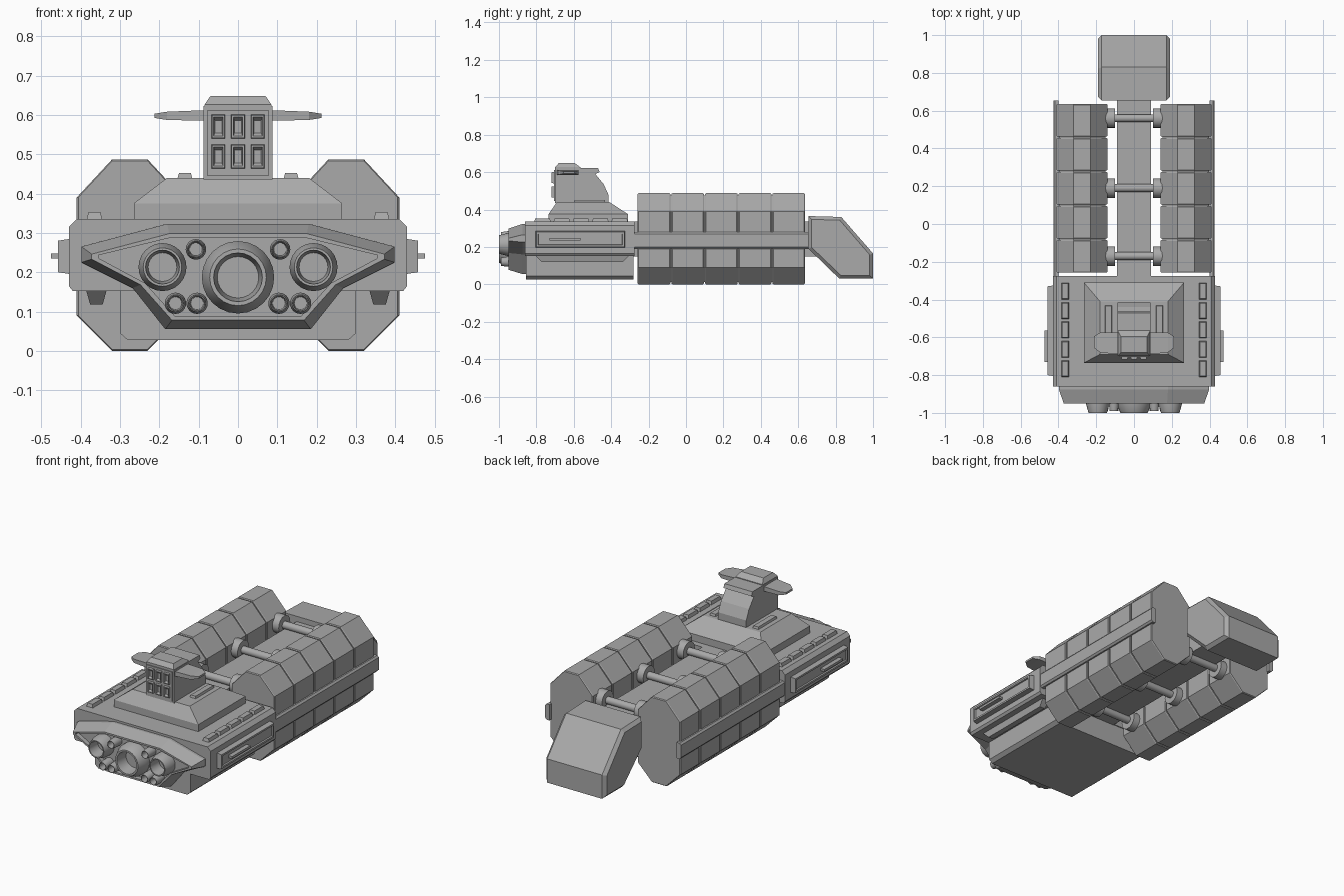
import bpy, bmesh, math

if "Cube" in bpy.data.objects:
    bpy.data.objects.remove(bpy.data.objects["Cube"])

hull_grey = bpy.data.materials.new("hull_grey")
hull_grey.diffuse_color = (0.40, 0.40, 0.40, 1)
hull_grey.use_nodes = True
hull_grey.node_tree.nodes["Principled BSDF"].inputs["Base Color"].default_value = hull_grey.diffuse_color


def loft(name, rings, close=False, bevel=0.0, smooth=False):
    """Skin a list of equal-length rings; cap the ends unless the rings close into a loop."""
    bm = bmesh.new()
    vs = [[bm.verts.new(p) for p in r] for r in rings]
    n = len(rings[0])
    for k in range(len(vs) if close else len(vs) - 1):
        a, b = vs[k], vs[(k + 1) % len(vs)]
        for i in range(n):
            j = (i + 1) % n
            bm.faces.new((a[i], a[j], b[j], b[i]))
    if not close:
        bm.faces.new(vs[0])
        bm.faces.new(vs[-1])
    bmesh.ops.recalc_face_normals(bm, faces=bm.faces)
    me = bpy.data.meshes.new(name)
    bm.to_mesh(me)
    bm.free()
    ob = bpy.data.objects.new(name, me)
    bpy.context.collection.objects.link(ob)
    me.materials.append(hull_grey)
    if bevel:
        m = ob.modifiers.new("bevel", "BEVEL")
        m.width, m.segments, m.limit_method = bevel, 1, "ANGLE"
    if smooth:
        bpy.context.view_layer.objects.active = ob
        ob.select_set(True)
        bpy.ops.object.shade_smooth_by_angle(angle=math.radians(35))
        ob.select_set(False)
    return ob


def xz(pts, y):
    return [(x, y, z) for x, z in pts]


def yz(pts, x):
    return [(x, y, z) for y, z in pts]


def rect(x0, x1, y0, y1, z):
    return [(x0, y0, z), (x1, y0, z), (x1, y1, z), (x0, y1, z)]


def box(name, x0, x1, y0, y1, z0, z1, inset=0.0, bevel=0.0):
    """Box whose top can be drawn in by an inset."""
    return loft(name, [rect(x0, x1, y0, y1, z0),
                       rect(x0 + inset, x1 - inset, y0 + inset, y1 - inset, z1)], bevel=bevel)


def both(half):
    """Mirror a right-hand half outline across x = 0."""
    return half + [(-x, z) for x, z in reversed(half)]


def circle(cx, cz, r, y, n=24):
    return [(cx + r * math.cos(2 * math.pi * i / n), y, cz + r * math.sin(2 * math.pi * i / n))
            for i in range(n)]


def rod(name, x0, x1, y, z, r, n=16):
    ring = [(r * math.cos(2 * math.pi * i / n), r * math.sin(2 * math.pi * i / n)) for i in range(n)]
    loft(name, [[(x, y + a, z + b) for a, b in ring] for x in (x0, x1)], smooth=True)


# Forward hull: wide upper body and narrower keel
upper = both([(0.41, 0.335), (0.43, 0.315), (0.43, 0.165), (0.42, 0.152)])
loft("upper_hull", [xz(upper, -0.86), xz(upper, -0.275)])
keel = both([(0.30, 0.16), (0.30, 0.045), (0.28, 0.027)])
loft("keel", [xz(keel, -0.855), xz(keel, -0.28)])

# Prow: tapering frame with a recessed engine bay
outer = both([(0.18, 0.323), (0.398, 0.265), (0.398, 0.225), (0.268, 0.160), (0.185, 0.055)])
rim = both([(0.175, 0.298), (0.372, 0.246), (0.372, 0.233), (0.248, 0.168), (0.168, 0.078)])
inner = both([(0.170, 0.288), (0.355, 0.243), (0.355, 0.236), (0.236, 0.172), (0.160, 0.088)])
loft("prow", [xz(outer, -0.85), xz(outer, -0.875), xz(rim, -0.95), xz(inner, -0.95), xz(inner, -0.925)])

# Engine nozzles: tapered hollow cones
nozzles = [(0, 0.187, 0.092, 0.062, -1.0)]
for s in (1, -1):
    nozzles += [(s * 0.192, 0.213, 0.061, 0.043, -1.0), (s * 0.107, 0.258, 0.026, 0.019, -0.99),
                (s * 0.159, 0.121, 0.027, 0.019, -0.99), (s * 0.104, 0.121, 0.027, 0.019, -0.99)]
for cx, cz, r, h, y in nozzles:
    loft("nozzle", [circle(cx, cz, r, -0.91), circle(cx, cz, r, -0.955),
                    circle(cx, cz, (r + 2 * h) / 3, y), circle(cx, cz, h, y),
                    circle(cx, cz, h * 0.85, -0.93)], smooth=True)

# Raised deck under the bridge
loft("deck", [rect(-0.265, 0.265, -0.735, -0.31, 0.33), rect(-0.265, 0.265, -0.735, -0.31, 0.375),
              rect(-0.18, 0.18, -0.69, -0.41, 0.44)])

for s in (1, -1):
    # Row of vents along the hull top
    for i in range(5):
        y = -0.355 - 0.103 * i
        box("deck_vent", s * 0.365 - 0.021, s * 0.365 + 0.021, y - 0.045, y + 0.045, 0.33, 0.353, 0.006)
    # Side sponson with recessed panel, bar and lower strake
    def panel(x, d):
        return [(s * x, -0.80 + d, 0.20 + d), (s * x, -0.33 - d, 0.20 + d),
                (s * x, -0.33 - d, 0.28 - d), (s * x, -0.80 + d, 0.28 - d)]
    loft("side_panel", [panel(0.425, -0.005), panel(0.458, 0), panel(0.458, 0.01), panel(0.45, 0.012)])
    box("side_bar", min(s * 0.44, s * 0.475), max(s * 0.44, s * 0.475), -0.73, -0.565, 0.235, 0.248)
    loft("strake", [rect(s * 0.36 - 0.027, s * 0.36 + 0.027, -0.81, -0.30, 0.158),
                    rect(s * 0.36 - 0.016, s * 0.36 + 0.016, -0.77, -0.34, 0.118)])
    # Deck lockers beside the bridge
    box("deck_locker", s * 0.135 - 0.02, s * 0.135 + 0.02, -0.60, -0.43, 0.435, 0.452, 0.005)

# Bridge tower and its cap
tower = [(-0.70, 0.435), (-0.70, 0.622), (-0.47, 0.622), (-0.462, 0.60), (-0.485, 0.59),
         (-0.44, 0.535), (-0.415, 0.48), (-0.415, 0.435)]
loft("bridge_tower", [yz(tower, -0.088), yz(tower, 0.088)])
loft("bridge_cap", [rect(-0.085, 0.085, -0.70, -0.565, 0.62), rect(-0.085, 0.085, -0.70, -0.565, 0.626),
                    rect(-0.07, 0.07, -0.68, -0.595, 0.648)])
box("bridge_front_frame", -0.078, 0.078, -0.705, -0.69, 0.445, 0.612)

# Bridge windows: raised frames with sunken panes
for cx in (-0.05, 0, 0.05):
    for cz in (0.57, 0.494):
        def win(w, h, y):
            return [(cx - w, y, cz - h), (cx + w, y, cz - h), (cx + w, y, cz + h), (cx - w, y, cz + h)]
        loft("bridge_window", [win(0.018, 0.031, -0.70), win(0.016, 0.029, -0.718),
                               win(0.012, 0.024, -0.718), win(0.009, 0.016, -0.707)])

# Bridge wings
for s in (1, -1):
    def section(x, y0, y1, z0, z1):
        return [(s * x, y0, z0), (s * x, y1, z0), (s * x, y1, z1), (s * x, y0, z1)]
    loft("bridge_wing", [section(0.08, -0.69, -0.575, 0.585, 0.612),
                         section(0.18, -0.68, -0.575, 0.587, 0.608),
                         section(0.212, -0.655, -0.595, 0.592, 0.603)])

# Spine joining the hull to the tail
box("spine", -0.09, 0.09, -0.30, 0.70, 0.15, 0.335)

# Cargo pods: five ribbed octagonal segments around a core, with a side rail
def octagon(s, d):
    h = [(0.23, 0.487 - d), (0.32, 0.487 - d), (0.41 - d, 0.39), (0.41 - d, 0.09),
         (0.32, d), (0.23, d), (0.14 + d, 0.09), (0.14 + d, 0.39)]
    return [(s * x, z) for x, z in h]

for s in (1, -1):
    loft("pod_core", [xz(octagon(s, 0.012), -0.25), xz(octagon(s, 0.012), 0.635)])
    for i in range(5):
        y = -0.258 + 0.18 * i
        loft("pod_segment", [xz(octagon(s, 0.004), y), xz(octagon(s, 0), y + 0.005),
                             xz(octagon(s, 0), y + 0.169), xz(octagon(s, 0.004), y + 0.174)])
    rail = [(s * 0.40, 0.19), (s * 0.418, 0.19), (s * 0.427, 0.20), (s * 0.427, 0.27),
            (s * 0.418, 0.28), (s * 0.40, 0.28)]
    loft("pod_rail", [xz(rail, -0.28), xz(rail, 0.655)])

# Cross bars with collars that hold the pods
for y in (-0.17, 0.19, 0.56):
    for z in (0.35, 0.136):
        rod("cross_bar", -0.15, 0.15, y, z, 0.021)
        for s in (1, -1):
            rod("bar_collar", s * 0.10, s * 0.15, y, z, 0.052)

# Tail block
tail = [(0.655, 0.365), (0.83, 0.36), (1.0, 0.165), (1.0, 0.03), (0.82, 0.03), (0.655, 0.19)]
tail_in = [(0.672, 0.347), (0.822, 0.343), (0.982, 0.158), (0.982, 0.048), (0.828, 0.048), (0.672, 0.197)]
loft("tail_block", [yz(tail_in, -0.19), yz(tail, -0.172), yz(tail, 0.172), yz(tail_in, 0.19)])
